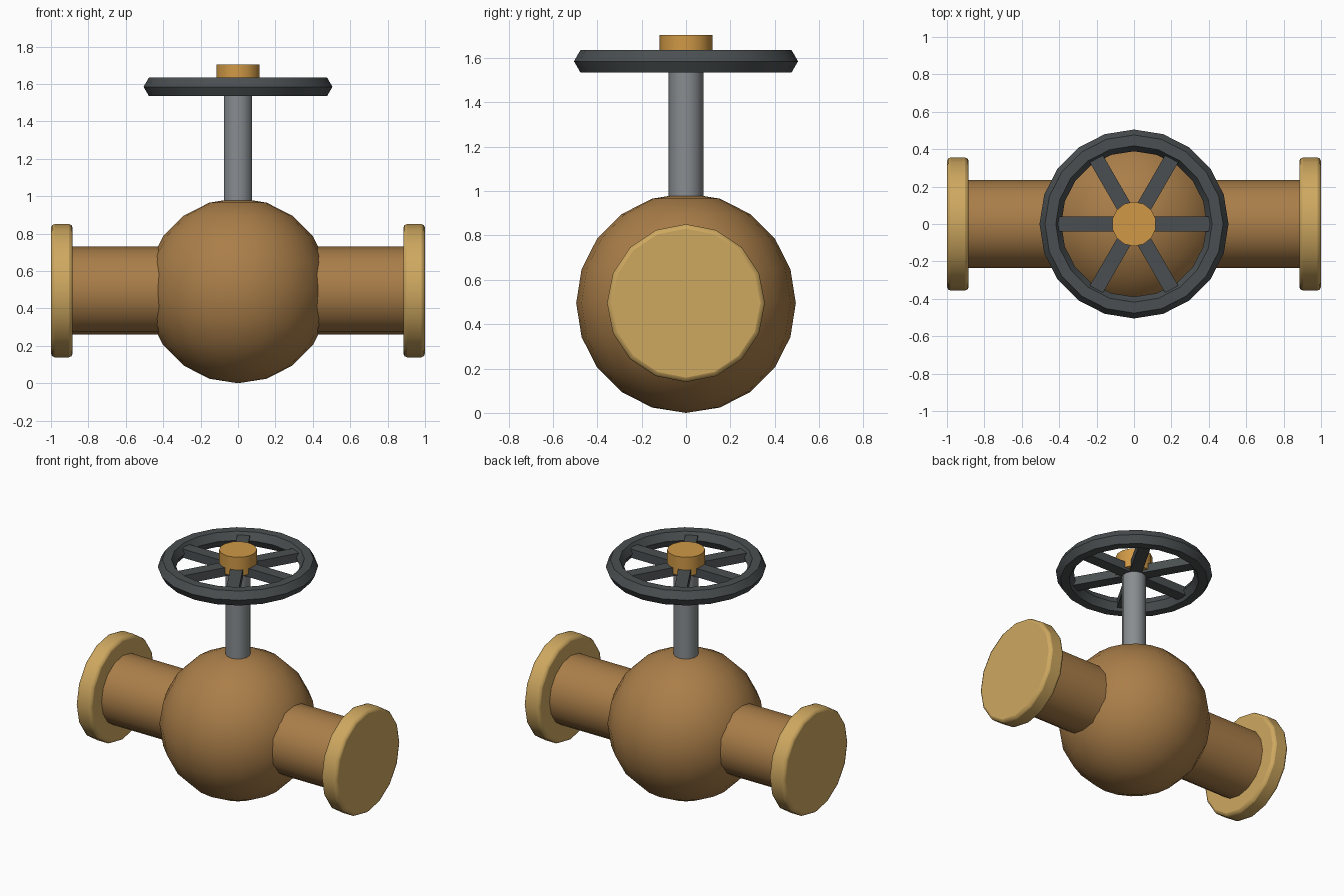
import bpy, math
from mathutils import Matrix

if "Cube" in bpy.data.objects:
    bpy.data.objects.remove(bpy.data.objects["Cube"])

CZ = 0.495      # height of the pipe axis
WHEEL_Z = 1.585


def material(name, srgb):
    m = bpy.data.materials.new(name)
    m.diffuse_color = [((c / 255 + 0.055) / 1.055) ** 2.4 for c in srgb] + [1]
    m.use_nodes = True
    m.node_tree.nodes["Principled BSDF"].inputs["Base Color"].default_value = m.diffuse_color
    return m


bronze = material("bronze", (170, 126, 73))
pale_brass = material("pale brass", (206, 168, 96))
brass = material("brass", (208, 153, 70))
steel = material("steel", (136, 141, 144))
dark_iron = material("dark iron", (74, 79, 81))


def finish(name, mat, angle=30):
    ob = bpy.context.object
    ob.name = name
    ob.data.materials.append(mat)
    bpy.ops.object.shade_smooth_by_angle(angle=math.radians(angle))
    return ob


def cylinder(name, mat, sides, r, depth, loc, along_x=False):
    bpy.ops.mesh.primitive_cylinder_add(vertices=sides, radius=r, depth=depth, location=loc,
                                        rotation=(0, math.pi / 2 if along_x else 0, 0))
    return finish(name, mat, 40)


# round valve body
bpy.ops.mesh.primitive_uv_sphere_add(segments=20, ring_count=10, radius=0.495, location=(0, 0, CZ))
finish("body", bronze, 60)

# pipe and rounded flange on both sides
for side, label in ((-1, "left"), (1, "right")):
    cylinder(label + "_pipe", bronze, 16, 0.235, 0.6, (side * 0.62, 0, CZ), True)
    flange = cylinder(label + "_flange", pale_brass, 16, 0.356, 0.116, (side * 0.942, 0, CZ), True)
    bevel = flange.modifiers.new("rounded_rim", 'BEVEL')
    bevel.width = 0.02
    bevel.segments = 2
    bevel.limit_method = 'ANGLE'
    bevel.angle_limit = math.radians(60)
    flange.data.polygons.foreach_set("use_smooth", [True] * len(flange.data.polygons))
    bpy.ops.object.modifier_apply(modifier="rounded_rim")
    bpy.ops.object.shade_smooth()

# stem and hub
cylinder("stem", steel, 14, 0.078, 0.66, (0, 0, 1.23))
cylinder("hub", brass, 14, 0.119, 0.13, (0, 0, 1.638))

# hand wheel rim with a six-sided section
bpy.ops.mesh.primitive_torus_add(major_segments=20, minor_segments=6, major_radius=0.447,
                                 minor_radius=0.058, location=(0, 0, WHEEL_Z))
finish("wheel_rim", dark_iron)

# six spokes
for i in range(6):
    bpy.ops.mesh.primitive_cube_add(size=1)
    spoke = bpy.context.object
    spoke.data.transform(Matrix.Translation((0.22, 0, 0)) @ Matrix.Diagonal((0.38, 0.08, 0.06, 1)))
    spoke.location.z = WHEEL_Z
    spoke.rotation_euler.z = i * math.pi / 3
    finish("spoke_%d" % (i + 1), dark_iron)
